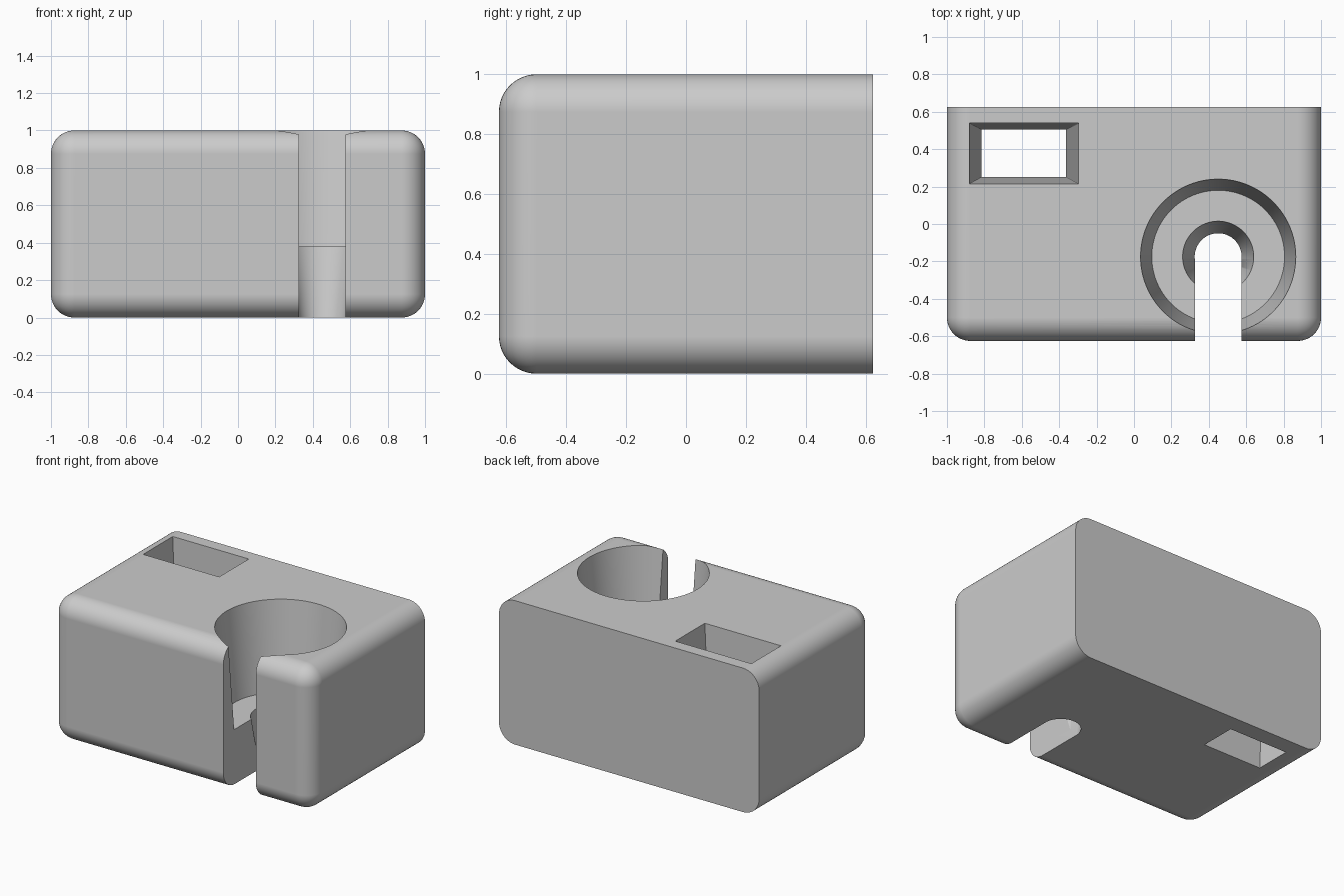
import bpy, bmesh, math

if "Cube" in bpy.data.objects:
    bpy.data.objects.remove(bpy.data.objects["Cube"])

grey = bpy.data.materials.new("plain grey")
grey.diffuse_color = (0.6, 0.6, 0.6, 1)
grey.use_nodes = True
grey.node_tree.nodes["Principled BSDF"].inputs["Base Color"].default_value = grey.diffuse_color


def make_object(name, bm):
    bmesh.ops.recalc_face_normals(bm, faces=bm.faces)
    mesh = bpy.data.meshes.new(name)
    bm.to_mesh(mesh)
    bm.free()
    mesh.materials.append(grey)
    obj = bpy.data.objects.new(name, mesh)
    bpy.context.collection.objects.link(obj)
    return obj


def loft(name, low, z0, high, z1):
    """Closed solid between two outlines with equal point counts."""
    bm = bmesh.new()
    a = [bm.verts.new((x, y, z0)) for x, y in low]
    b = [bm.verts.new((x, y, z1)) for x, y in high]
    n = len(a)
    bm.faces.new(a[::-1])
    bm.faces.new(b)
    for i in range(n):
        j = (i + 1) % n
        bm.faces.new((a[i], a[j], b[j], b[i]))
    return make_object(name, bm)


def arc(r, span=2 * math.pi, n=96):
    count = n if span > 6 else n // 2 + 1
    return [(CX + r * math.cos(2 * math.pi * i / n),
             CY + r * math.sin(2 * math.pi * i / n)) for i in range(count)]


def rect(x0, x1, y0, y1):
    return [(x0, y0), (x1, y0), (x1, y1), (x0, y1)]


CX, CY = 0.45, -0.175      # cup centre
SLOT = 0.125               # slot half width

# Block: every edge rounded except around the flat back
bm = bmesh.new()
bmesh.ops.create_cube(bm, size=1)
for v in bm.verts:
    v.co = (v.co.x * 2, v.co.y * 1.25, v.co.z + 0.5)
    v.co.z = round(v.co.z, 4)
edges = [e for e in bm.edges if not all(v.co.y > 0.6 for v in e.verts)]
bmesh.ops.bevel(bm, geom=edges, offset=0.125, segments=12, profile=0.5,
                affect='EDGES', clamp_overlap=False)
block = make_object("holder_block", bm)

# Cutters: tapered cup, tapered plug hole, open slot, tapered window
slot = arc(SLOT, math.pi) + [(CX - SLOT, -0.8), (CX + SLOT, -0.8)]
taper = 0.0645 / 0.38
cutters = [
    loft("cup_cutter", arc(0.355), 0.38, arc(0.355 + 0.06 * 0.72 / 0.62), 1.1),
    loft("plug_cutter", arc(0.1255 - 0.02 * taper), -0.02,
         arc(0.1255 + 0.42 * taper), 0.42),
    loft("slot_cutter", slot, -0.1, slot, 1.1),
    loft("window_cutter", rect(-0.8085, -0.3715, 0.2535, 0.5015), -0.1,
         rect(-0.8865, -0.2885, 0.2115, 0.5435), 1.1),
]

bpy.context.view_layer.objects.active = block
block.select_set(True)
for cutter in cutters:
    mod = block.modifiers.new(cutter.name, 'BOOLEAN')
    mod.operation = 'DIFFERENCE'
    mod.solver = 'EXACT'
    mod.object = cutter
    bpy.ops.object.modifier_apply(modifier=mod.name)
    bpy.data.objects.remove(cutter, do_unlink=True)

# Smooth roundings, crisp cut edges, flat large faces
bpy.ops.object.shade_smooth_by_angle(angle=math.radians(25))
weighted = block.modifiers.new("flat_faces", 'WEIGHTED_NORMAL')
weighted.keep_sharp = True
